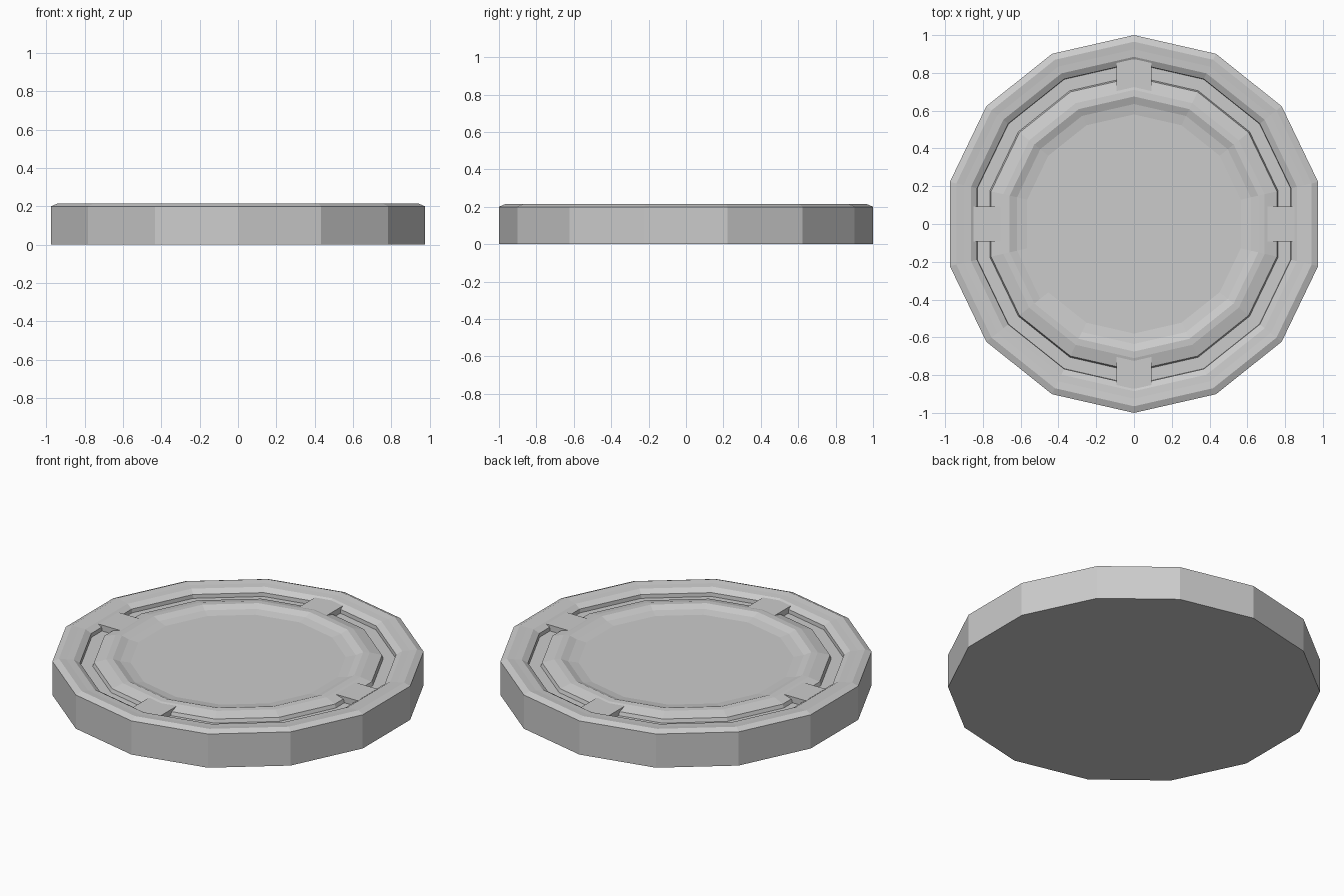
import bpy, bmesh
from math import sin, cos, pi

cube = bpy.data.objects.get("Cube")
if cube:
    bpy.data.objects.remove(cube, do_unlink=True)

SIDES = 14
GREY = (0.6, 0.6, 0.6, 1.0)

mat = bpy.data.materials.new("plain_grey")
mat.use_nodes = True
mat.diffuse_color = GREY
mat.node_tree.nodes["Principled BSDF"].inputs["Base Color"].default_value = GREY


def finish(name, bm):
    bmesh.ops.recalc_face_normals(bm, faces=bm.faces)
    mesh = bpy.data.meshes.new(name)
    bm.to_mesh(mesh)
    bm.free()
    mesh.materials.append(mat)
    obj = bpy.data.objects.new(name, mesh)
    bpy.context.collection.objects.link(obj)
    return obj


def lathe(name, profile):
    """Turn a radius/height profile into a closed faceted solid, corner on +y."""
    bm = bmesh.new()
    rings = [[bm.verts.new((r * sin(2 * pi * i / SIDES), r * cos(2 * pi * i / SIDES), z))
              for i in range(SIDES)] for r, z in profile]
    for a, b in zip(rings, rings[1:]):
        for i in range(SIDES):
            j = (i + 1) % SIDES
            bm.faces.new((a[i], a[j], b[j], b[i]))
    bm.faces.new(rings[0])
    bm.faces.new(rings[-1])
    return finish(name, bm)


def bridge(name, dx, dy, inner, outer, half=0.092, low=0.15, high=0.2):
    """Flat block crossing the groove, pointing along (dx, dy)."""
    bm = bmesh.new()
    for v in bmesh.ops.create_cube(bm, size=1)["verts"]:
        along = outer if v.co.x > 0 else inner
        side = half if v.co.y > 0 else -half
        v.co = (along * dx - side * dy, along * dy + side * dx,
                high if v.co.z > 0 else low)
    return finish(name, bm)


# Round plate: outer wall, bevelled rim, groove, raised ring, shallow dish
lathe("plate", [
    (1.0, 0.0), (1.0, 0.2),                      # outer wall
    (0.965, 0.215), (0.925, 0.21), (0.885, 0.207),  # rim
    (0.852, 0.187), (0.85, 0.165),               # groove outer side
    (0.783, 0.165), (0.776, 0.186),              # groove floor and inner side
    (0.71, 0.204), (0.675, 0.206),               # raised ring
    (0.635, 0.19), (0.58, 0.181),                # dish
])

# Four bridges over the groove
bridge("back_bridge", 0, 1, 0.69, 0.872)
bridge("front_bridge", 0, -1, 0.69, 0.872)
bridge("left_bridge", 1, 0, 0.67, 0.85)
bridge("right_bridge", -1, 0, 0.67, 0.85)
